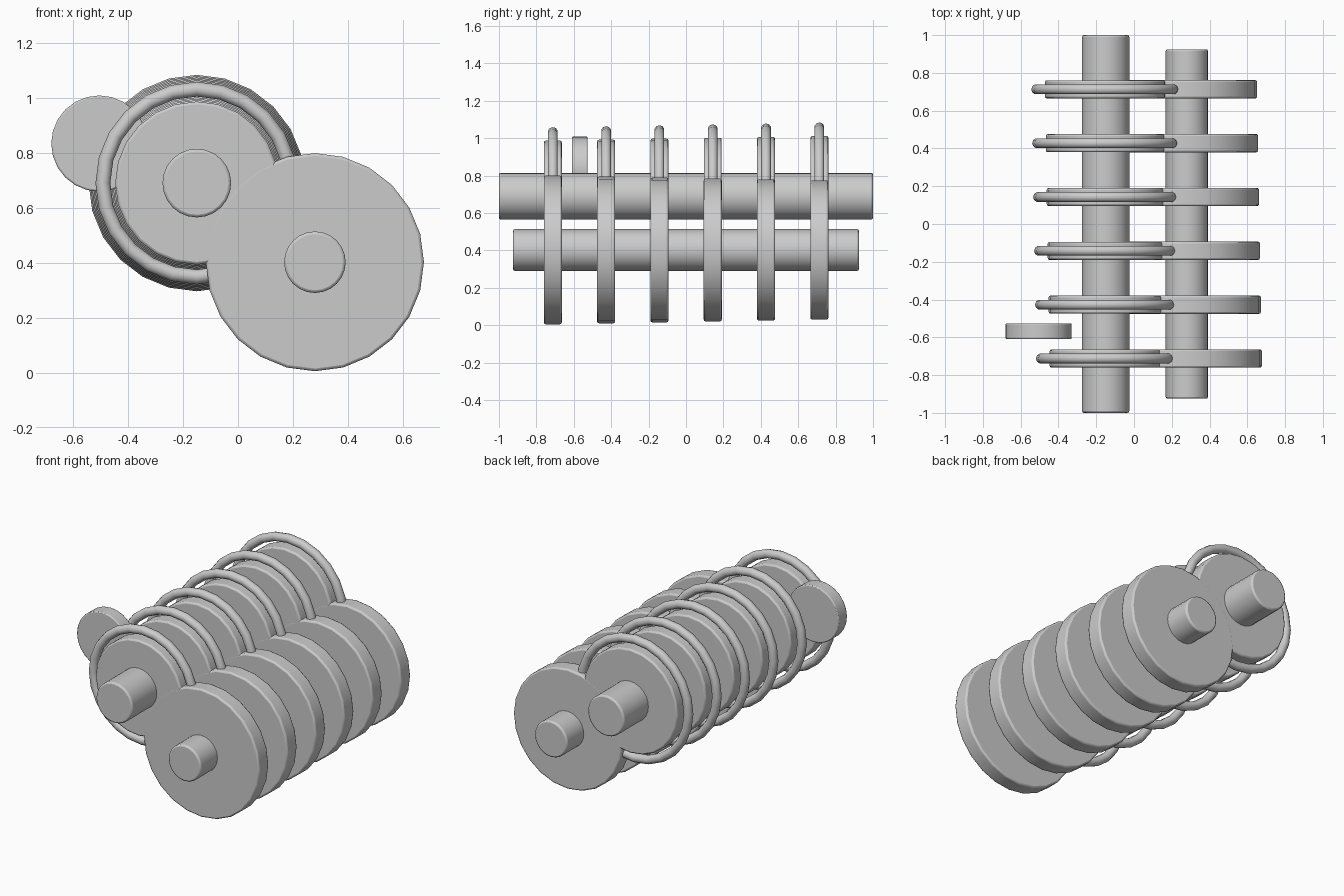
import bpy
from math import pi, radians

if "Cube" in bpy.data.objects:
    bpy.data.objects.remove(bpy.data.objects["Cube"])

COUNT = 6
UPPER = (-0.15, 0.69)   # x, z of the upper shaft
LOWER = (0.28, 0.402)   # x, z of the lower shaft


def finish(obj, name):
    obj.name = name
    bpy.ops.object.shade_smooth_by_angle(angle=radians(35))
    return obj


def drum(name, centre, y, radius, width, bevel=0.01):
    """Cylinder along y with softened rims."""
    bpy.ops.mesh.primitive_cylinder_add(
        vertices=24, radius=radius, depth=width,
        location=(centre[0], y, centre[1]), rotation=(pi / 2, 0, 0))
    obj = finish(bpy.context.object, name)
    mod = obj.modifiers.new("rim_bevel", 'BEVEL')
    mod.width = bevel
    mod.segments = 2
    mod.limit_method = 'ANGLE'
    mod.angle_limit = radians(35)
    return obj


def ring(name, centre, y, major, minor):
    bpy.ops.mesh.primitive_torus_add(
        major_segments=24, minor_segments=10,
        major_radius=major, minor_radius=minor,
        location=(centre[0], y, centre[1]), rotation=(pi / 2, 0, 0))
    obj = bpy.context.object
    bpy.ops.object.shade_smooth()
    obj.name = name
    return obj


# Shafts
drum("upper_shaft", UPPER, 0, 0.125, 2.0)
drum("lower_shaft", LOWER, 0, 0.112, 1.85)

# Meshing wheels: upper ones grow and lower ones shrink toward the back
for i in range(COUNT):
    y = -0.712 + i * 0.285
    step = i * 0.005
    drum(f"upper_wheel_{i + 1}", UPPER, y, 0.297 + step, 0.096)
    ring(f"upper_ring_{i + 1}", UPPER, y, 0.342 + step, 0.027)
    drum(f"lower_wheel_{i + 1}", LOWER, y, 0.397 - step, 0.097)

# Small idler wheel at the side
drum("idler_wheel", (-0.505, 0.834), -0.568, 0.175, 0.084, 0.006)
